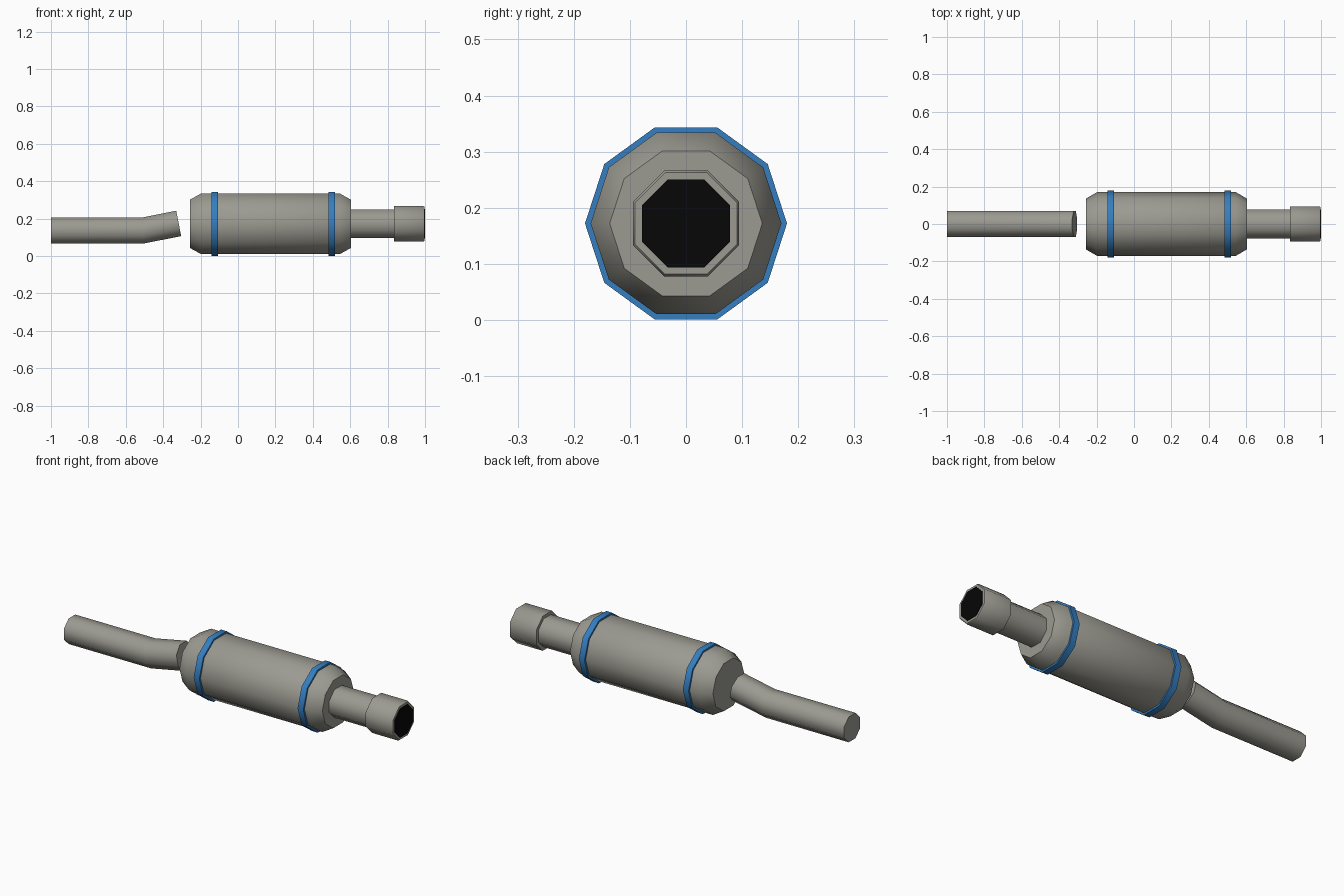
import bpy, bmesh, math

old = bpy.data.objects.get("Cube")
if old:
    bpy.data.objects.remove(old, do_unlink=True)


def make_material(name, color):
    mat = bpy.data.materials.new(name)
    mat.use_nodes = True
    mat.diffuse_color = (*color, 1)
    mat.node_tree.nodes["Principled BSDF"].inputs["Base Color"].default_value = (*color, 1)
    return mat


steel = make_material("warm grey steel", (0.33, 0.325, 0.285))
blue = make_material("blue band", (0.035, 0.21, 0.53))
black = make_material("black opening", (0.002, 0.002, 0.002))

AXIS = 0.172  # height of the main centreline


def loft(name, sections, sides, mat, phase=0.0):
    """Capped tube through sections of (x, z, radius, tilt in degrees)."""
    bm = bmesh.new()
    rings = []
    for x, z, radius, tilt in sections:
        t = math.radians(tilt)
        ring = []
        for i in range(sides):
            a = phase + math.tau * i / sides
            y, up = radius * math.cos(a), radius * math.sin(a)
            ring.append(bm.verts.new((x - up * math.sin(t), y, z + up * math.cos(t))))
        rings.append(ring)
    for a, b in zip(rings, rings[1:]):
        for i in range(sides):
            j = (i + 1) % sides
            bm.faces.new((a[i], a[j], b[j], b[i]))
    bm.faces.new(rings[0])
    bm.faces.new(rings[-1])
    bmesh.ops.recalc_face_normals(bm, faces=bm.faces)
    mesh = bpy.data.meshes.new(name)
    bm.to_mesh(mesh)
    bm.free()
    mesh.materials.append(mat)
    obj = bpy.data.objects.new(name, mesh)
    bpy.context.collection.objects.link(obj)
    bpy.ops.object.select_all(action="DESELECT")
    obj.select_set(True)
    bpy.context.view_layer.objects.active = obj
    bpy.ops.object.shade_smooth_by_angle(angle=math.radians(50))
    return obj


def lathe(name, profile, sides, mat, phase=0.0):
    return loft(name, [(x, AXIS, r, 0) for x, r in profile], sides, mat, phase)


OCT = math.pi / 8  # turns octagons so that a flat is on top

# Muffler can with tapered ends
lathe("muffler_body", [(-0.257, 0.136), (-0.198, 0.17), (0.545, 0.17), (0.603, 0.136)], 10, steel)

# Clamp bands
for name, x in (("rear_band", -0.124), ("front_band", 0.502)):
    lathe(name, [(x - 0.017, 0.18), (x + 0.017, 0.18)], 10, blue)

# Outlet neck, wider tip and its dark opening
lathe("outlet_neck", [(0.59, 0.083), (0.85, 0.083)], 8, steel, OCT)
lathe("outlet_tip", [(0.835, 0.102), (0.992, 0.102), (0.997, 0.098)], 8, steel, OCT)
lathe("outlet_opening", [(0.994, 0.085), (1.0, 0.085)], 8, black, OCT)

# Bent inlet pipe
loft("inlet_pipe",
     [(-1.0, 0.136, 0.075, 0), (-0.51, 0.136, 0.075, 5.5), (-0.317, 0.174, 0.075, 11)],
     8, steel, OCT)
